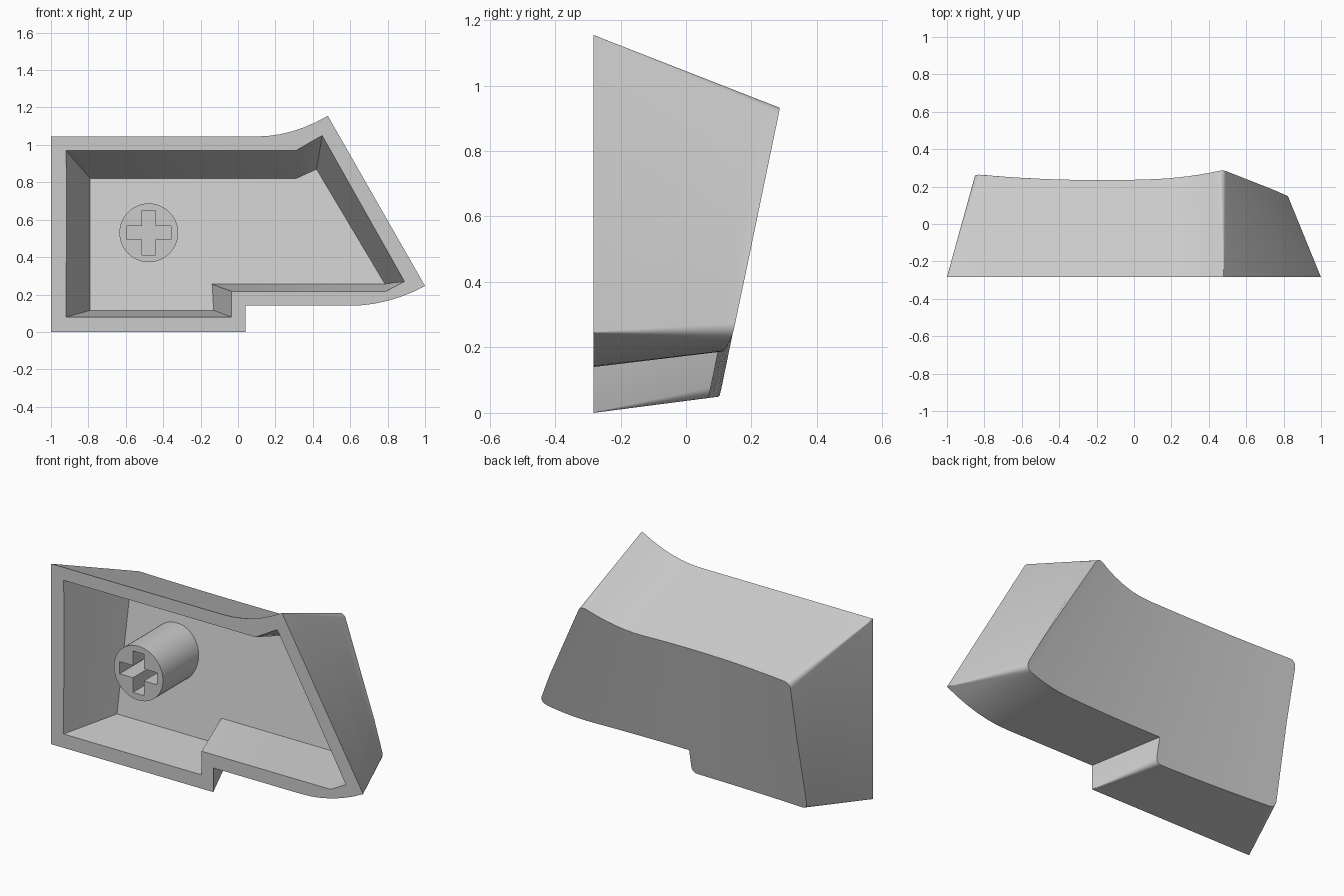
import bpy, bmesh, math
from mathutils import Vector

if "Cube" in bpy.data.objects:
    bpy.data.objects.remove(bpy.data.objects["Cube"])

grey = bpy.data.materials.new("light_grey_plastic")
grey.use_nodes = True
grey.diffuse_color = (0.6, 0.6, 0.6, 1)
grey.node_tree.nodes["Principled BSDF"].inputs["Base Color"].default_value = (0.6, 0.6, 0.6, 1)

FRONT = -0.283


def make(name, bm):
    bmesh.ops.recalc_face_normals(bm, faces=bm.faces)
    mesh = bpy.data.meshes.new(name)
    bm.to_mesh(mesh)
    bm.free()
    obj = bpy.data.objects.new(name, mesh)
    bpy.context.collection.objects.link(obj)
    mesh.materials.append(grey)
    return obj


def loft(name, rings):
    """Closed solid through rings that have equal point counts."""
    bm = bmesh.new()
    loops = [[bm.verts.new(p) for p in ring] for ring in rings]
    n = len(loops[0])
    for a, b in zip(loops, loops[1:]):
        for i in range(n):
            j = (i + 1) % n
            bm.faces.new((a[i], a[j], b[j], b[i]))
    bm.faces.new(loops[0])
    bm.faces.new(loops[-1])
    return make(name, bm)


def blend(front, back, steps):
    return [[f.lerp(b, t) for f, b in zip(front, back)] for t in steps]


def cut(obj, cutter):
    cutter.hide_render = True
    mod = obj.modifiers.new("cut", "BOOLEAN")
    mod.operation, mod.solver, mod.object = "DIFFERENCE", "EXACT", cutter
    bpy.ops.object.select_all(action="DESELECT")
    bpy.context.view_layer.objects.active = obj
    obj.select_set(True)
    bpy.ops.object.modifier_apply(modifier=mod.name)
    bpy.data.objects.remove(cutter)


def smooth(obj, angle):
    bpy.ops.object.select_all(action="DESELECT")
    bpy.context.view_layer.objects.active = obj
    obj.select_set(True)
    bpy.ops.object.shade_smooth_by_angle(angle=math.radians(angle))


def flare(start, end, n=6):
    """Parabola leaving start horizontally."""
    return [(start[0] + (end[0] - start[0]) * i / n,
             start[1] + (end[1] - start[1]) * (i / n) ** 2) for i in range(n + 1)]


def outline(left, bottom, step_x, step_z, low_start, low_tip, high_tip, high_start, radius):
    """Cap outline in x, z with rounded outer corners."""
    low, high = flare(low_start, low_tip), flare(high_start, high_tip)[::-1]
    pts = [(left, bottom), (step_x, bottom), (step_x, step_z)] + low + high + [(left, high_start[1])]
    rounded = {0, 1, 2 + len(low), 3 + len(low), len(pts) - 1}
    result = []
    for i, p in enumerate(pts):
        p = Vector(p)
        if i not in rounded:
            result.append(p)
            continue
        a = (Vector(pts[i - 1]) - p).normalized()
        b = (Vector(pts[(i + 1) % len(pts)]) - p).normalized()
        half = a.angle(b) / 2
        tangent = radius / math.tan(half)
        centre = p + (a + b).normalized() * radius / math.sin(half)
        start, end = p + a * tangent - centre, p + b * tangent - centre
        sweep = math.pi - 2 * half
        for k in range(6):
            t = sweep * k / 5
            result.append(centre + (start * math.sin(sweep - t) + end * math.sin(t)) / math.sin(sweep))
    return result


def back_y(z):
    return 0.093 + 0.206 * z


def floor_y(z):
    return 0.18 * z


# Tapered outer body
rim = outline(-1, 0, 0.04, 0.14, (0.6, 0.14), (1, 0.245), (0.48, 1.155), (0.1, 1.045), 0.002)
top = outline(-0.85, 0.05, -0.1, 0.19, (0.52, 0.19), (0.84, 0.235), (0.475, 0.945), (0.1, 0.84), 0.035)
front = [Vector((p.x, FRONT, p.y)) for p in rim]
back = [Vector((p.x, back_y(p.y), p.y)) for p in top]
cap = loft("keycap_shell", blend(front, back, (0, 0.3, 0.6, 0.9, 1.2)))

# Shallow dish across the back
dish = []
for k in range(33):
    u = -1.4 + 2.8 * k / 32
    line = []
    for z in (-0.3, 1.4):
        right = 0.83 - 0.53 * (z - 0.25)
        x = (right - 0.85) / 2 + u * (right + 0.85) / 2
        line.append(Vector((x, back_y(z) - 0.034 * (1 - u * u), z)))
    low, high = line
    dish.append([low, high, Vector((high.x, 1.2, high.z)), Vector((low.x, 1.2, low.z))])
cut(cap, loft("dish_cutter", dish))

# Hollow inside
mouth = [(-0.92, 0.08), (-0.035, 0.08), (-0.035, 0.217), (0.79, 0.217),
         (0.89, 0.27), (0.45, 1.05), (0.31, 0.97), (-0.92, 0.97)]
floor = [(-0.79, 0.115), (-0.13, 0.115), (-0.138, 0.255), (0.775, 0.255),
         (0.785, 0.257), (0.42, 0.87), (0.31, 0.82), (-0.79, 0.82)]
cut(cap, loft("hollow_cutter", blend([Vector((x, FRONT, z)) for x, z in mouth],
                                     [Vector((x, floor_y(z), z)) for x, z in floor], (-0.1, 0.5, 1))))
smooth(cap, 30)

# Round stem with a cross socket
SX, SZ = -0.477, 0.53


def disc(y):
    return [Vector((SX + 0.157 * math.cos(a), y, SZ + 0.157 * math.sin(a)))
            for a in (math.tau * i / 48 for i in range(48))]


def slot(y, w, h):
    return [Vector((SX + sx * w, y, SZ + sz * h)) for sx, sz in ((-1, -1), (1, -1), (1, 1), (-1, 1))]


stem = loft("stem", [disc(-0.23), disc(0.13)])
for w, h in ((0.12, 0.035), (0.035, 0.12)):
    cut(stem, loft("slot_cutter", [slot(-0.4, w, h), slot(0.03, w, h)]))
smooth(stem, 30)
